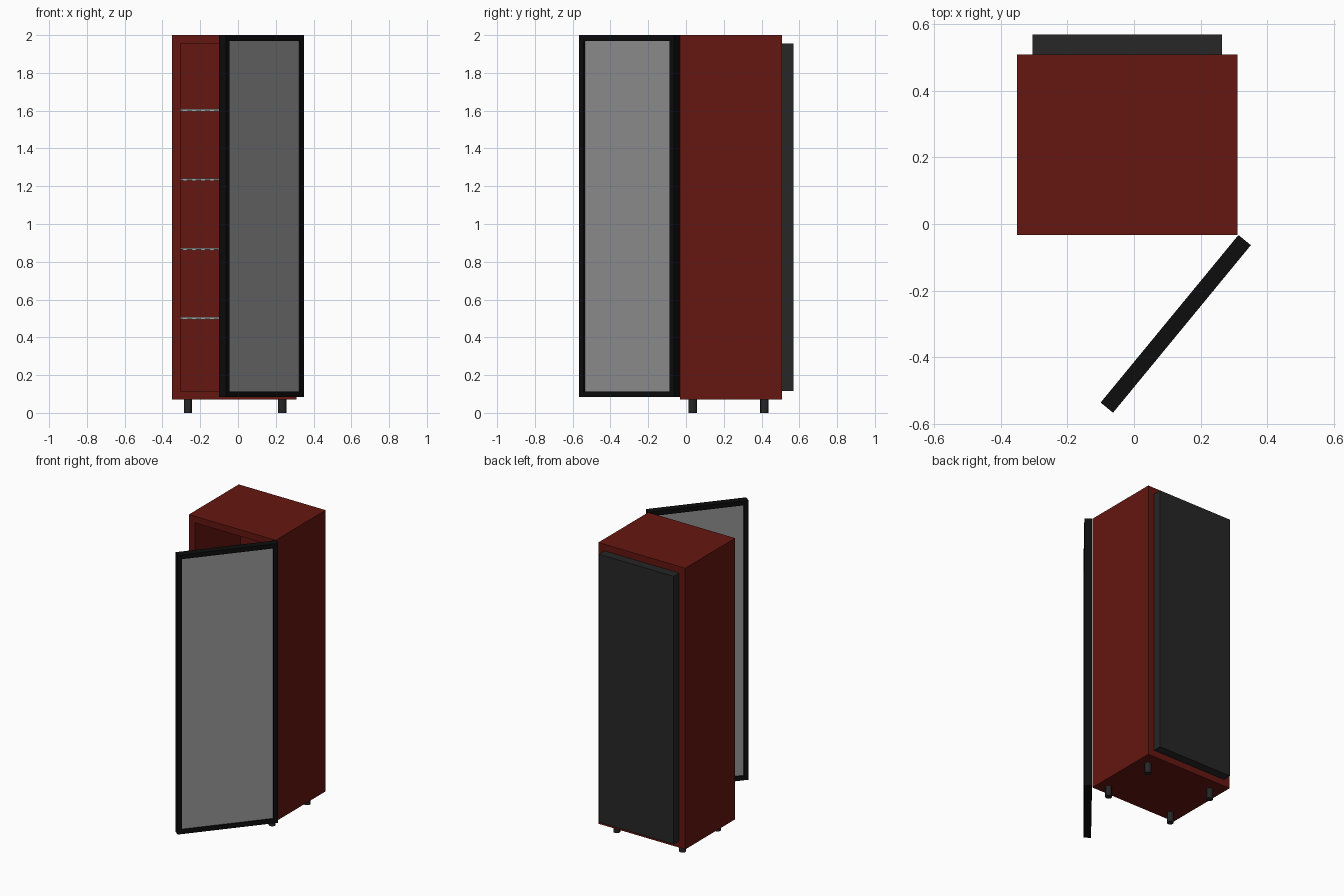
import bpy, bmesh
from math import atan2
from mathutils import Matrix, Vector

if "Cube" in bpy.data.objects:
    bpy.data.objects.remove(bpy.data.objects["Cube"])


def material(name, rgb):
    m = bpy.data.materials.new(name)
    m.diffuse_color = (*rgb, 1)
    m.use_nodes = True
    m.node_tree.nodes["Principled BSDF"].inputs["Base Color"].default_value = m.diffuse_color
    return m


RED = material("red_paint", (0.13, 0.008, 0.005))
BLACK = material("black_frame", (0.004, 0.004, 0.004))
DARK = material("dark_grey", (0.02, 0.02, 0.02))
GLASS = material("grey_glass", (0.3, 0.3, 0.3))
STEEL = material("steel", (0.35, 0.38, 0.38))


def finish(name, bm, mat):
    bmesh.ops.recalc_face_normals(bm, faces=bm.faces)
    me = bpy.data.meshes.new(name)
    bm.to_mesh(me)
    bm.free()
    me.materials.append(mat)
    ob = bpy.data.objects.new(name, me)
    bpy.context.collection.objects.link(ob)
    return ob


def add_box(bm, x, y, z):
    lo, hi = Vector((x[0], y[0], z[0])), Vector((x[1], y[1], z[1]))
    mat = Matrix.Translation((lo + hi) / 2) @ Matrix.Diagonal((*(hi - lo), 1))
    bmesh.ops.create_cube(bm, size=1, matrix=mat)


def box(name, x, y, z, mat):
    bm = bmesh.new()
    add_box(bm, x, y, z)
    return finish(name, bm, mat)


def recessed_box(name, x, y, z, border, depth, mat, through=False):
    """Box whose front (-y) face is inset and pushed in, or cut right through."""
    bm = bmesh.new()
    add_box(bm, x, y, z)
    bm.normal_update()
    faces = [f for f in bm.faces if f.normal.y < -0.9 or (through and f.normal.y > 0.9)]
    for f in faces:
        bmesh.ops.inset_region(bm, faces=[f], thickness=border, use_even_offset=True)
    if through:
        bmesh.ops.bridge_loops(bm, edges=[e for f in faces for e in f.edges])
        bmesh.ops.delete(bm, geom=faces, context='FACES_ONLY')
    else:
        f = faces[0]
        r = bmesh.ops.extrude_face_region(bm, geom=[f])
        bmesh.ops.translate(bm, vec=(0, depth, 0),
                            verts=[v for v in r["geom"] if isinstance(v, bmesh.types.BMVert)])
        if f.is_valid:
            bmesh.ops.delete(bm, geom=[f], context='FACES_ONLY')
    return finish(name, bm, mat)


# Cabinet with open front, and raised panel on the back
recessed_box("cabinet", (-0.35, 0.31), (-0.033, 0.508), (0.07, 2.0), 0.045, 0.495, RED)
box("back_panel", (-0.304, 0.264), (0.508, 0.568), (0.115, 1.955), DARK)

# Rack shelves: thin rails around slats that run front to back
for i, z in enumerate((0.502, 0.869, 1.236, 1.603)):
    bm = bmesh.new()
    x0, x1, y0, y1 = -0.305, 0.265, 0.01, 0.46
    for y in (y0, (y0 + y1) / 2, y1 - 0.01):
        add_box(bm, (x0, x1), (y, y + 0.01), (z - 0.004, z + 0.005))
    for x in (x0, x1 - 0.01):
        add_box(bm, (x, x + 0.01), (y0, y1), (z - 0.004, z + 0.005))
    for k in range(12):
        x = x0 + 0.024 + k * 0.0475
        add_box(bm, (x - 0.011, x + 0.011), (y0, y1), (z - 0.008, z - 0.003))
    finish(f"shelf_{i + 1}", bm, STEEL)

# Feet
for x in (-0.265, 0.235):
    for y in (0.035, 0.415):
        bm = bmesh.new()
        bmesh.ops.create_cone(bm, cap_ends=True, segments=12, radius1=0.022, radius2=0.022,
                              depth=0.075, matrix=Matrix.Translation((x, y, 0.0375)))
        foot = finish("foot", bm, DARK)
        bpy.context.view_layer.objects.active = foot
        foot.select_set(True)
        bpy.ops.object.shade_smooth_by_angle()
        foot.select_set(False)

# Open door: built along -x from its hinge corner, then swung out
W, T = 0.65, 0.048
door = recessed_box("door_frame", (-W, 0), (-T, 0), (0.083, 2.0), 0.03, 0, BLACK, through=True)
pane = box("door_glass", (-W + 0.029, -0.029), (-T + 0.01, -0.01), (0.112, 1.971), GLASS)
for ob in (door, pane):
    ob.location = (0.313, -0.033, 0)
    ob.rotation_euler.z = atan2(0.502, 0.413)
